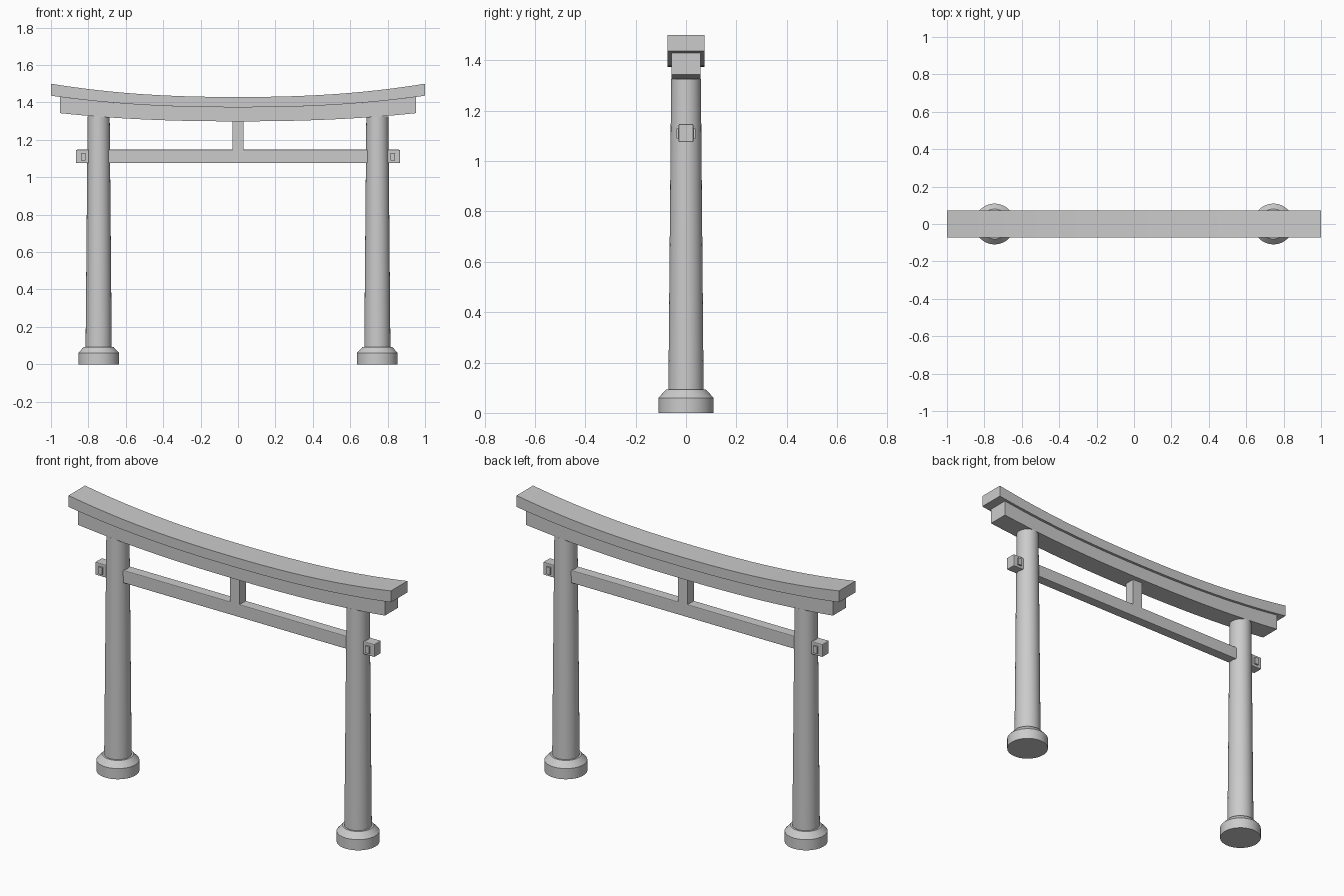
import bpy, bmesh, math

old = bpy.data.objects.get("Cube")
if old:
    bpy.data.objects.remove(old, do_unlink=True)

stone = bpy.data.materials.new("grey stone")
stone.use_nodes = True
grey = (0.6, 0.6, 0.6, 1)
stone.diffuse_color = grey
stone.node_tree.nodes["Principled BSDF"].inputs["Base Color"].default_value = grey


def finish(name, bm, bevel=0, smooth=False):
    bmesh.ops.recalc_face_normals(bm, faces=bm.faces)
    mesh = bpy.data.meshes.new(name)
    bm.to_mesh(mesh)
    bm.free()
    mesh.materials.append(stone)
    ob = bpy.data.objects.new(name, mesh)
    bpy.context.collection.objects.link(ob)
    if bevel:
        mod = ob.modifiers.new("edge", 'BEVEL')
        mod.width = bevel
        mod.segments = 2
    if smooth:
        bpy.ops.object.select_all(action='DESELECT')
        ob.select_set(True)
        bpy.context.view_layer.objects.active = ob
        bpy.ops.object.shade_smooth_by_angle(angle=math.radians(25))
    return ob


def box(name, x, half_x, half_y, z0, z1, bevel=0):
    bm = bmesh.new()
    bmesh.ops.create_cube(bm, size=1)
    for v in bm.verts:
        v.co = (x + v.co.x * 2 * half_x, v.co.y * 2 * half_y,
                z0 + (v.co.z + 0.5) * (z1 - z0))
    return finish(name, bm, bevel)


def lathe(name, x, profile, sides=48):
    """Revolve (radius, height) points around a vertical axis at x."""
    bm = bmesh.new()
    rings = [[bm.verts.new((x + r * math.cos(math.tau * i / sides),
                            r * math.sin(math.tau * i / sides), z))
              for i in range(sides)] for r, z in profile]
    for a, b in zip(rings, rings[1:]):
        for i in range(sides):
            j = (i + 1) % sides
            bm.faces.new((a[i], a[j], b[j], b[i]))
    bm.faces.new(rings[0])
    bm.faces.new(rings[-1])
    return finish(name, bm, smooth=True)


def curved_beam(name, half_x, half_y, bottom, top, steps=32):
    """Upswept beam; bottom and top are (centre height, rise at x = 1)."""
    bm = bmesh.new()
    rings = []
    for i in range(steps + 1):
        x = half_x * (2 * i / steps - 1)
        lift = abs(x) ** 2.3
        low, high = (c + rise * lift for c, rise in (bottom, top))
        rings.append([bm.verts.new((x, y, z)) for y, z in (
            (-half_y, low), (half_y, low), (half_y, high), (-half_y, high))])
    for a, b in zip(rings, rings[1:]):
        for i in range(4):
            j = (i + 1) % 4
            bm.faces.new((a[i], a[j], b[j], b[i]))
    bm.faces.new(rings[0])
    bm.faces.new(rings[-1])
    return finish(name, bm, smooth=True)


# Two stacked upswept beams
curved_beam("top_lintel", 1.0, 0.073, (1.374, 0.062), (1.429, 0.071))
curved_beam("under_lintel", 0.952, 0.058, (1.299, 0.049), (1.374, 0.062))

# Straight tie beam and central strut
box("tie_beam", 0, 0.866, 0.029, 1.075, 1.147, 0.004)
box("centre_strut", 0, 0.03, 0.029, 1.14, 1.31)

# Pillars with footings, and wedges through the tie beam ends
for side, s in (("left", 1), ("right", -1)):
    lathe(side + "_pillar", s * 0.745, [(0.07, 0.08), (0.059, 1.325)])
    lathe(side + "_footing", s * 0.745,
          [(0.109, 0), (0.109, 0.06), (0.08, 0.092)])
    box(side + "_wedge", s * 0.828, 0.012, 0.038, 1.09, 1.13)
